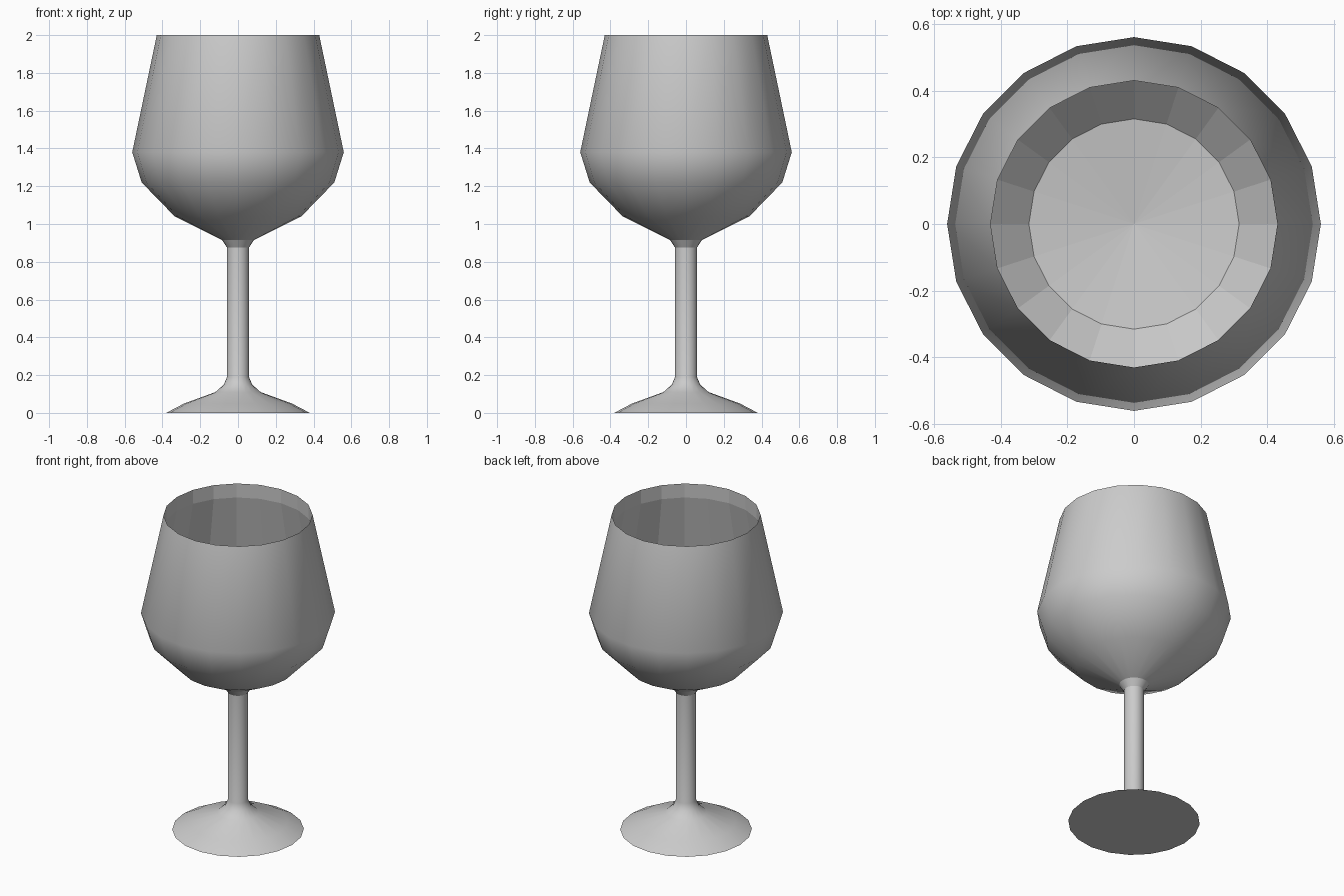
import bpy
import bmesh
from math import radians, tau
from mathutils import Vector

cube = bpy.data.objects.get("Cube")
if cube:
    bpy.data.objects.remove(cube, do_unlink=True)

SIDES = 20

# Plain grey used throughout
grey = bpy.data.materials.new("plain grey")
grey.use_nodes = True
colour = (0.6, 0.6, 0.6, 1)
grey.diffuse_color = colour
grey.node_tree.nodes["Principled BSDF"].inputs["Base Color"].default_value = colour


def lathe(name, profile, inward=False, smooth_angle=None):
    """Spin a (radius, height) profile around the z axis."""
    bm = bmesh.new()
    verts = [bm.verts.new((r, 0, z)) for r, z in profile]
    edges = [bm.edges.new(pair) for pair in zip(verts, verts[1:])]
    bmesh.ops.spin(bm, geom=verts + edges, cent=(0, 0, 0), axis=(0, 0, 1),
                   angle=tau, steps=SIDES, use_duplicate=False)
    bmesh.ops.remove_doubles(bm, verts=bm.verts[:], dist=0.0001)

    # Turn every face away from the axis, or towards it for a lining
    bm.normal_update()
    for face in bm.faces:
        mid = face.calc_center_median()
        radial = Vector((mid.x, mid.y, 0)).normalized()
        outward = face.normal.dot(radial)
        facing = outward if abs(outward) > 0.01 else -face.normal.z
        if (facing < 0) != inward:
            face.normal_flip()

    mesh = bpy.data.meshes.new(name)
    bm.to_mesh(mesh)
    bm.free()
    mesh.materials.append(grey)
    obj = bpy.data.objects.new(name, mesh)
    bpy.context.collection.objects.link(obj)
    if smooth_angle:
        bpy.ops.object.select_all(action="DESELECT")
        obj.select_set(True)
        bpy.context.view_layer.objects.active = obj
        bpy.ops.object.shade_smooth_by_angle(angle=radians(smooth_angle))
    return obj


# Foot, stem and collar under the bowl
lathe("foot_and_stem",
      [(0, 0), (0.38, 0), (0.285, 0.05), (0.12, 0.11), (0.075, 0.15),
       (0.058, 0.19), (0.058, 0.875), (0.085, 0.915)],
      smooth_angle=32)

# Outside of the bowl
lathe("bowl_outside",
      [(0.085, 0.915), (0.335, 1.04), (0.51, 1.22), (0.56, 1.38), (0.43, 2)],
      smooth_angle=40)

# Faceted lining with a shallow floor, meeting the outside at the rim
lathe("bowl_lining",
      [(0.43, 2), (0.432, 1.91), (0.54, 1.38), (0.49, 1.23), (0.315, 1.06), (0, 1.02)],
      inward=True)
